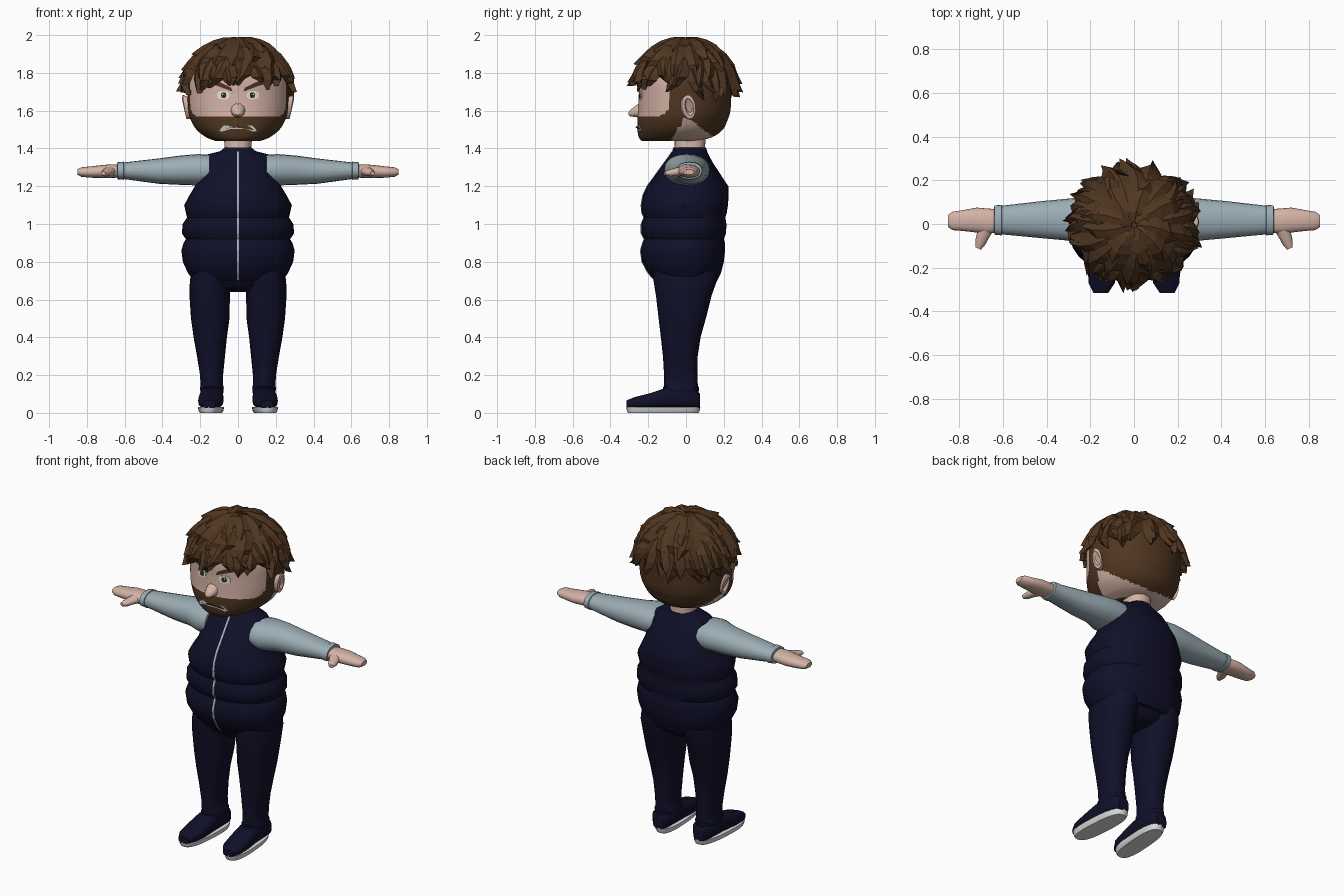
import bpy, bmesh, math, random
from mathutils import Vector as V

random.seed(4)
cube = bpy.data.objects.get("Cube")
if cube:
    bpy.data.objects.remove(cube)


def material(name, *rgb):
    m = bpy.data.materials.new(name)
    m.use_nodes = True
    m.diffuse_color = (*rgb, 1)
    m.node_tree.nodes["Principled BSDF"].inputs["Base Color"].default_value = (*rgb, 1)
    return m


SKIN = material("skin", .66, .45, .38)
HAIR = material("brown hair", .08, .037, .015)
NAVY = material("navy cloth", .005, .005, .022)
SLEEVE = material("blue grey sleeve", .33, .42, .46)
SOLE = material("pale sole", .72, .72, .72)
METAL = material("silver zip", .4, .46, .52)
WHITE = material("eye white", .8, .77, .68)
DARK = material("dark iris", .03, .025, .02)
TEETH = material("grey teeth", .45, .46, .47)


def power(a, p):
    return math.copysign(abs(a) ** (2 / p), a)


def ring(c, u, v, n=24, p=2):
    """Superellipse around c spanned by u and v."""
    angles = [math.tau * i / n for i in range(n)]
    return [V(c) + V(u) * power(math.cos(a), p) + V(v) * power(math.sin(a), p) for a in angles]


def level(row, n=32, p=2.2):
    """Horizontal section from height, half width, front and back."""
    z, hx, front, back = row
    return ring((0, (front + back) / 2, z), (hx, 0, 0), (0, (back - front) / 2, 0), n, p)


def tube(name, rings, mats, side=1, angle=40, rule=None):
    """Skin a run of rings, cap both ends."""
    bm = bmesh.new()
    loops = [[bm.verts.new((q.x * side, q.y, q.z)) for q in r] for r in rings]
    for a, b in zip(loops, loops[1:]):
        for i in range(len(a)):
            j = (i + 1) % len(a)
            bm.faces.new((a[i], a[j], b[j], b[i]))
    bm.faces.new(loops[0])
    bm.faces.new(loops[-1])
    bmesh.ops.recalc_face_normals(bm, faces=bm.faces[:])
    if rule:
        for f in bm.faces:
            f.material_index = rule(f.calc_center_median())
    me = bpy.data.meshes.new(name)
    bm.to_mesh(me)
    bm.free()
    for m in mats:
        me.materials.append(m)
    if angle:
        me.shade_smooth()
        me.set_sharp_from_angle(angle=math.radians(angle))
    ob = bpy.data.objects.new(name, me)
    bpy.context.collection.objects.link(ob)
    return ob


def refine(rows, steps):
    """Catmull-Rom subdivision of a table of rows."""
    out = []
    for i in range(len(rows) - 1):
        a, b, c, d = (rows[max(0, min(len(rows) - 1, i + k))] for k in (-1, 0, 1, 2))
        for s in range(steps):
            t = s / steps
            out.append([q + t / 2 * (r - p + t * (2*p - 5*q + 4*r - w + t * (3*(q - r) + w - p)))
                        for p, q, r, w in zip(a, b, c, d)])
    return out + [rows[-1]]


# Head with beard, face and nape divided by rule
HEAD = refine([(1.44, .12, -.235, .06), (1.46, .17, -.25, .14), (1.5, .22, -.257, .195),
               (1.55, .25, -.257, .22), (1.6, .263, -.253, .235), (1.68, .268, -.25, .24),
               (1.76, .265, -.25, .24), (1.85, .24, -.23, .22), (1.92, .185, -.18, .18),
               (1.96, .12, -.11, .12), (1.975, .03, -.03, .03)], 7)


def head_colour(c):
    face = (max(0, c.y + .25) / .165) ** 4 + ((c.z - 1.685) / .118) ** 4 < 1
    jaw = c.y > -.08 + (c.z - 1.44) * .6
    nape = c.z < 1.57 - c.y * .75
    return 0 if face or (jaw and nape) else 1


tube("head", [level(r, 96, 2.1) for r in HEAD], [SKIN, HAIR], rule=head_colour)
tube("neck", [level(r) for r in ((1.34, .085, -.07, .11), (1.4, .07, -.06, .1),
                                 (1.52, .08, -.06, .11))], [SKIN])


def face_y(x, z):
    _, hx, front, back = min(HEAD, key=lambda r: abs(r[0] - z))
    return (front + back) / 2 - (back - front) / 2 * (1 - abs(x / hx) ** 2.1) ** (1 / 2.1)


def plate(name, points, lift, mat, side=1):
    """Thin painted detail lying on the face."""
    rings = [[V((x, face_y(x, z) + d, z)) for x, z in points] for d in (.002, -lift)]
    tube(name, rings, [mat], side, 0)


def oval(x, z, rx, rz, n=12, p=2.6):
    return [(q.x, q.z) for q in ring((x, 0, z), (rx, 0, 0), (0, 0, rz), n, p)]


# Face details
plate("mouth", [(-.1, 1.495), (-.085, 1.488), (-.04, 1.503), (.04, 1.503), (.085, 1.488),
                (.1, 1.495), (.075, 1.522), (-.075, 1.522)], .007, TEETH)
plate("mouth_line", [(-.075, 1.505), (0, 1.511), (.075, 1.505), (0, 1.516)], .0085, DARK)
tube("nose", [ring((0, y, z), (rx, 0, 0), (0, 0, rz), 10) for y, z, rx, rz in
              ((-.235, 1.605, .042, .045), (-.27, 1.595, .034, .03),
               (-.295, 1.587, .022, .018), (-.305, 1.584, .008, .007))], [SKIN])
for s, tag in ((1, "left"), (-1, "right")):
    plate(tag + "_eye", oval(.078, 1.682, .034, .023), .003, WHITE, s)
    plate(tag + "_iris", oval(.076, 1.682, .014, .015), .005, DARK, s)
    plate(tag + "_glint", oval(.081, 1.687, .004, .004, 6), .007, WHITE, s)
    plate(tag + "_brow", [(.03, 1.702), (.038, 1.722), (.1, 1.752), (.14, 1.762),
                          (.165, 1.745), (.12, 1.735)], .009, HAIR, s)
    tube(tag + "_ear", [ring((x, y, z), (0, ry, .2 * ry), (.01, -.01, rz), 14) for x, y, z, ry, rz in
                        ((.235, .0, 1.615, .025, .045), (.265, .005, 1.617, .034, .06),
                         (.283, .015, 1.62, .036, .064), (.287, .017, 1.62, .022, .045),
                         (.276, .014, 1.62, .014, .03))], [SKIN], s)


# Hair locks laid in overlapping tiers over the scalp
def scalp(t, a, lift):
    r = V((.272, .255, .262)) + V((lift, lift, lift * .6))
    return V((r.x * math.sin(t) * math.cos(a), r.y * math.sin(t) * math.sin(a) - .005,
              1.72 + r.z * math.cos(t)))


def lock(name, a, start, end, width, tip):
    drift = random.uniform(-.3, .3)
    rings = []
    for k, (w, lift) in enumerate(((.5, .0), (.95, .014), (1, .02), (.75, .024), (.08, tip))):
        f = k / 4
        t = math.radians(start + (end - start) * f)
        mid = a + drift * f * f
        half = w * width / max(math.sin(t), .3)
        rings.append([scalp(t, mid - half, lift - .014), scalp(t, mid, lift + .012),
                      scalp(t, mid + half, lift - .014), scalp(t, mid, lift - .026)])
    tube(name, rings, [HAIR], angle=0)


for tier, (count, start, end, width) in enumerate(((9, 3, 50, .34), (15, 22, 74, .26),
                                                  (20, 48, 90, .2), (22, 62, 98, .15))):
    for i in range(count):
        a = math.tau * (i + .5 * (tier % 2) + random.uniform(-.2, .2)) / count
        front = max(0, -math.sin(a))
        stop = end + random.uniform(-7, 7) - (14 * front if tier == 3 else 4 * front)
        tip = random.uniform(.015, .04) if tier < 2 else random.uniform(.01, .05)
        lock(f"hair_lock_{tier}_{i}", a, start, stop, width * random.uniform(.85, 1.2), tip)

# Padded vest and hips
VEST = [(.7, .235, -.165, .165), (.74, .265, -.2, .185), (.8, .292, -.232, .2),
        (.86, .3, -.24, .207), (.9, .288, -.228, .206), (.92, .276, -.22, .2),
        (.95, .297, -.236, .212), (1, .293, -.236, .214), (1.035, .27, -.222, .208),
        (1.06, .276, -.234, .216), (1.1, .285, -.236, .222), (1.15, .258, -.228, .226),
        (1.2, .228, -.205, .224), (1.32, .2, -.118, .145), (1.365, .175, -.085, .12),
        (1.385, .095, -.072, .112), (1.405, .07, -.068, .105)]
tube("vest", [level(r) for r in VEST], [NAVY])
tube("zip", [[V((x, front + d, z)) for x, d in ((-.006, .004), (-.006, -.004), (.006, -.004), (.006, .004))]
             for z, _, front, _ in VEST[:-1]], [METAL], angle=0)
tube("trouser_hips", [level(r) for r in ((.64, .06, -.1, .09), (.67, .16, -.145, .13),
                                         (.74, .24, -.17, .165))], [NAVY])


def along_x(rows, n=20):
    return [ring((x, y, z), (0, ry, 0), (0, 0, rz), n, 2.2) for x, y, z, ry, rz in rows]


def along_z(rows):
    return [ring((x, y, z), (rx, 0, 0), (0, ry, 0), 24, 2.2) for z, x, y, rx, ry in rows]


for s, tag in ((1, "left"), (-1, "right")):
    # Arm, cuff and hand
    tube(tag + "_sleeve", along_x(((.15, .005, 1.287, .115, .08), (.21, .005, 1.287, .12, .083),
                                   (.3, .02, 1.285, .096, .078), (.42, .02, 1.28, .085, .067),
                                   (.62, .018, 1.282, .064, .042))), [SLEEVE], s)
    tube(tag + "_cuff", along_x(((.602, .018, 1.282, .06, .04), (.606, .018, 1.282, .07, .048),
                                 (.638, .018, 1.282, .067, .045), (.64, .018, 1.282, .054, .034))),
         [SLEEVE], s)
    tube(tag + "_hand", along_x(((.62, .015, 1.28, .052, .034), (.67, .013, 1.28, .058, .036),
                                 (.72, .018, 1.278, .057, .034), (.78, .016, 1.275, .048, .03),
                                 (.83, .014, 1.275, .042, .025), (.85, .014, 1.275, .028, .014))),
         [SKIN], s)
    tube(tag + "_thumb", [ring((x, y, z), (r, r * .4, 0), (0, 0, r * .8), 12) for x, y, z, r in
                          ((.675, -.01, 1.28, .036), (.69, -.05, 1.276, .028),
                           (.703, -.085, 1.27, .023), (.713, -.112, 1.268, .013))], [SKIN], s)
    # Leg with trouser hem
    tube(tag + "_trouser_leg", along_z(((.75, .145, -.002, .1, .17), (.7, .148, -.004, .107, .168),
                                        (.62, .15, -.012, .107, .147), (.5, .147, -.02, .102, .125),
                                        (.4, .147, -.028, .088, .105), (.3, .143, -.03, .074, .092),
                                        (.2, .14, -.028, .061, .088), (.14, .138, -.027, .06, .09),
                                        (.135, .138, -.027, .063, .096), (.11, .138, -.027, .061, .094),
                                        (.08, .138, -.027, .055, .085))), [NAVY], s)
    # Shoe and sole
    tube(tag + "_shoe", [ring((x, y, (top + .025) / 2), (rx, 0, 0), (0, 0, (top - .025) / 2), 20, 2.9)
                         for y, x, rx, top in ((.074, .137, .036, .1), (.05, .138, .056, .13),
                                               (-.1, .14, .063, .135), (-.19, .144, .067, .104),
                                               (-.27, .148, .06, .084), (-.315, .152, .034, .066))],
         [NAVY], s)
    tube(tag + "_sole", [ring((.143, -.12, z), (rx, 0, 0), (-.012, ry, 0), 28, 2.7) for z, rx, ry in
                         ((0, .056, .187), (.012, .063, .193), (.032, .067, .196))], [SOLE], s)
